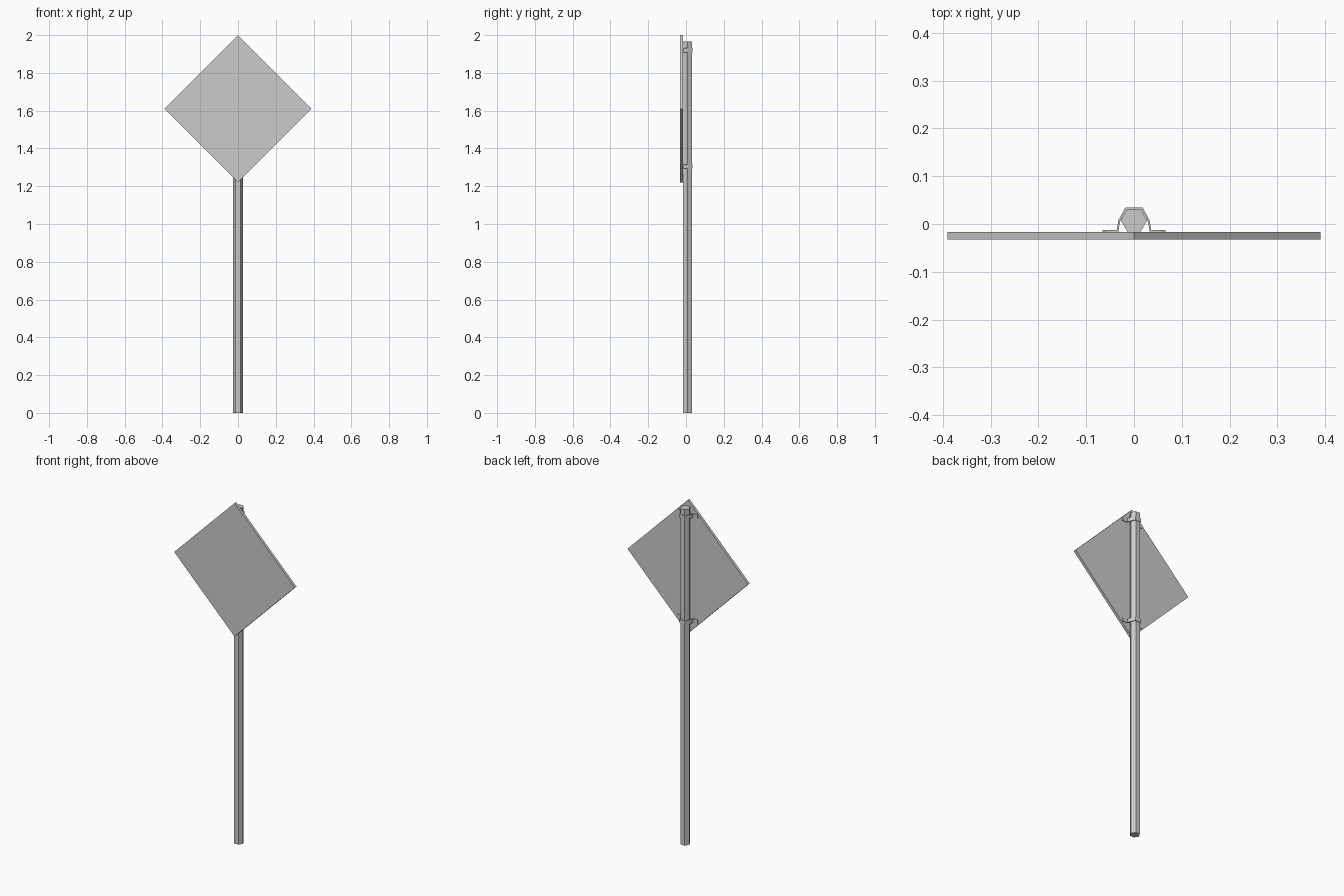
import bpy, bmesh, math

if "Cube" in bpy.data.objects:
    bpy.data.objects.remove(bpy.data.objects["Cube"], do_unlink=True)

# Single galvanised metal colour
GREY = (0.6, 0.6, 0.6, 1)
metal = bpy.data.materials.new("galvanised grey")
metal.use_nodes = True
metal.diffuse_color = GREY
metal.node_tree.nodes["Principled BSDF"].inputs["Base Color"].default_value = GREY


def prism(name, outline, direction):
    """Extrude a closed 3D outline along a direction."""
    bm = bmesh.new()
    face = bm.faces.new([bm.verts.new(p) for p in outline])
    extruded = bmesh.ops.extrude_face_region(bm, geom=[face])["geom"]
    moved = [g for g in extruded if isinstance(g, bmesh.types.BMVert)]
    bmesh.ops.translate(bm, verts=moved, vec=direction)
    bmesh.ops.recalc_face_normals(bm, faces=bm.faces)
    mesh = bpy.data.meshes.new(name)
    bm.to_mesh(mesh)
    bm.free()
    mesh.materials.append(metal)
    obj = bpy.data.objects.new(name, mesh)
    bpy.context.collection.objects.link(obj)
    return obj


# Hexagonal post
RADIUS, POST_Y = 0.0275, 0.0075
hexagon = [(RADIUS * math.cos(math.radians(a)),
            POST_Y + RADIUS * math.sin(math.radians(a)), 0)
           for a in range(0, 360, 60)]
prism("post", hexagon, (0, 0, 1.965))

# Diamond sign plate
HALF, CENTRE, FRONT, BACK = 0.39, 1.61, -0.0325, -0.0165
diamond = [(HALF, FRONT, CENTRE), (0, FRONT, CENTRE + HALF),
           (-HALF, FRONT, CENTRE), (0, FRONT, CENTRE - HALF)]
prism("sign_plate", diamond, (0, BACK - FRONT, 0))

# Bent straps clamping the plate to the post, with flat mounting feet
outer = [(0.066, -0.0125), (0.036, -0.0125), (0.033, 0.007), (0.018, 0.0345)]
inner = [(0.016, 0.0308), (0.029, 0.006), (0.033, BACK), (0.066, BACK)]
section = outer + [(-x, y) for x, y in reversed(outer)]
section += [(-x, y) for x, y in reversed(inner)] + inner
STRAP = 0.022
for label, z in (("upper", 1.92), ("lower", 1.305)):
    prism(label + "_strap", [(x, y, z - STRAP / 2) for x, y in section], (0, 0, STRAP))
